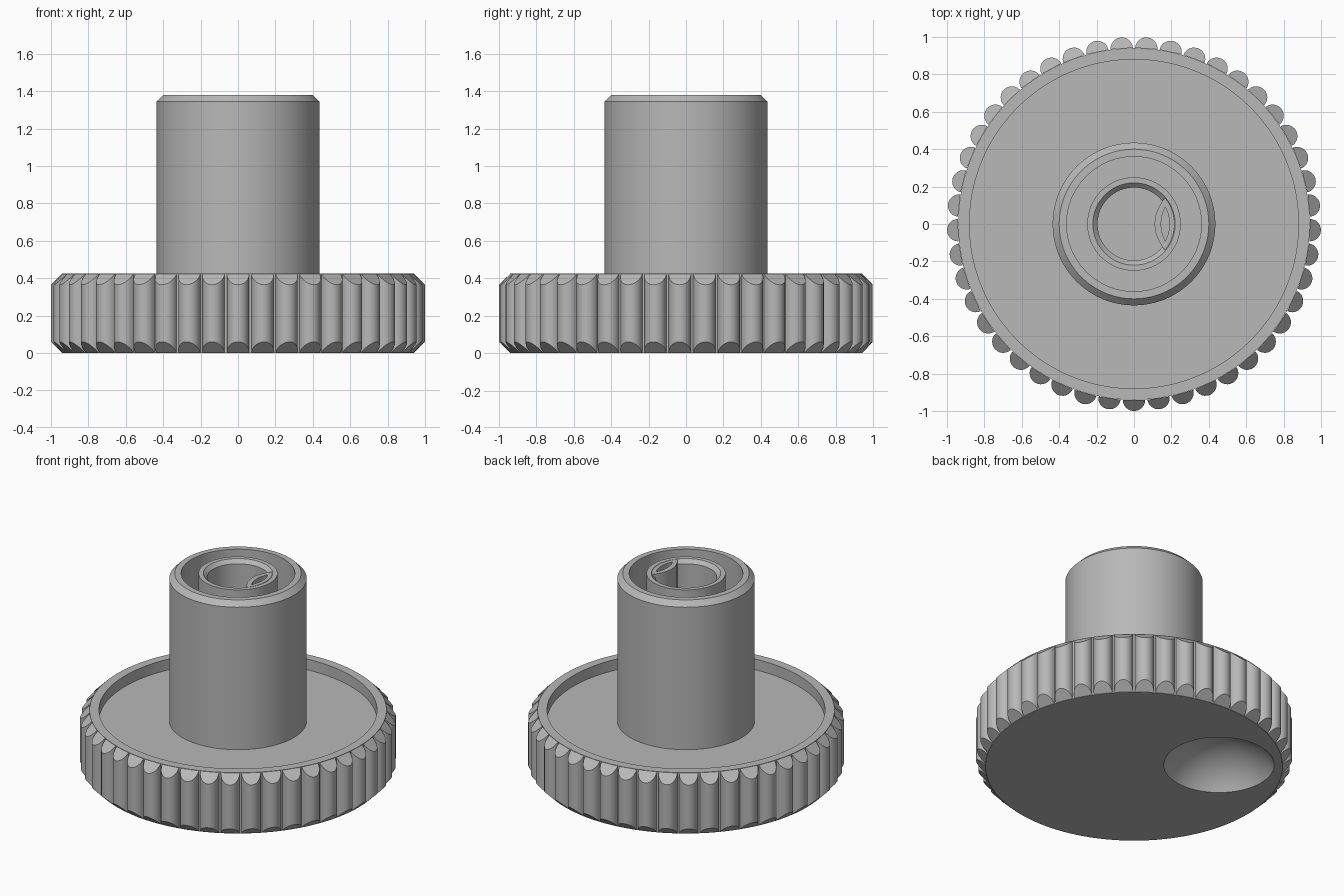
import bpy
import bmesh
from math import sin, cos, pi, radians, hypot, atan2
from mathutils import Matrix, Vector

if "Cube" in bpy.data.objects:
    bpy.data.objects.remove(bpy.data.objects["Cube"])

grey = bpy.data.materials.new("plain grey")
grey.use_nodes = True
GREY = (0.48, 0.48, 0.48, 1)
grey.diffuse_color = GREY
grey.node_tree.nodes["Principled BSDF"].inputs["Base Color"].default_value = GREY

RIM_R, RIM_TOP, FLOOR = 0.94, 0.425, 0.35
TOP, WELL = 1.38, 0.5


def finish(name, bm):
    """Turn a bmesh into a smooth-shaded object with the grey material."""
    bmesh.ops.remove_doubles(bm, verts=bm.verts, dist=1e-5)
    bmesh.ops.recalc_face_normals(bm, faces=bm.faces)
    mesh = bpy.data.meshes.new(name)
    bm.to_mesh(mesh)
    bm.free()
    mesh.materials.append(grey)
    obj = bpy.data.objects.new(name, mesh)
    bpy.context.collection.objects.link(obj)
    activate(obj)
    bpy.ops.object.shade_smooth_by_angle(angle=radians(28))
    return obj


def activate(obj):
    bpy.ops.object.select_all(action="DESELECT")
    obj.select_set(True)
    bpy.context.view_layer.objects.active = obj


def lathe(name, profile, steps=96):
    """Revolve (radius, height) points around the z axis."""
    bm = bmesh.new()
    verts = [bm.verts.new((r, 0, z)) for r, z in profile]
    edges = [bm.edges.new(pair) for pair in zip(verts, verts[1:])]
    bmesh.ops.spin(bm, geom=verts + edges, cent=(0, 0, 0), axis=(0, 0, 1),
                   angle=2 * pi, steps=steps, use_merge=True)
    return finish(name, bm)


# Dished wheel with a raised rim
wheel = lathe("wheel", [(0, 0), (RIM_R, 0), (RIM_R, RIM_TOP), (0.88, RIM_TOP),
                        (0.88, FLOOR), (0, FLOOR)])

# Round finger dimple in the underside
DIMPLE_R, DEPTH = 0.35, 0.2
ball_r = (DIMPLE_R ** 2 + DEPTH ** 2) / (2 * DEPTH)
bm = bmesh.new()
bmesh.ops.create_uvsphere(bm, u_segments=64, v_segments=48, radius=ball_r,
                          matrix=Matrix.Translation((-0.40, 0.36, DEPTH - ball_r)))
cutter = finish("dimple_cutter", bm)
cutter.hide_render = True
cut = wheel.modifiers.new("dimple", "BOOLEAN")
cut.operation, cut.solver, cut.object = "DIFFERENCE", "EXACT", cutter
activate(wheel)
bpy.ops.object.modifier_apply(modifier=cut.name)
bpy.data.objects.remove(cutter)
bpy.ops.object.shade_smooth_by_angle(angle=radians(28))

# Rounded grip ridges, chamfered at both ends by a cone
RIDGES, RIDGE_R, ARC = 45, 0.06, 12
bm = bmesh.new()
for k in range(RIDGES):
    turn = Matrix.Rotation(2 * pi * k / RIDGES - pi / 2, 4, "Z")
    low, high = [], []
    for i in range(ARC + 1):
        a = pi * i / ARC - pi / 2
        x, y = RIM_R + RIDGE_R * cos(a), RIDGE_R * sin(a)
        inset = max(0, hypot(x, y) - RIM_R)
        low.append(bm.verts.new(turn @ Vector((x, y, inset))))
        high.append(bm.verts.new(turn @ Vector((x, y, RIM_TOP - inset))))
    bm.faces.new(low)
    bm.faces.new(high)
    for i in range(-1, ARC):
        bm.faces.new((low[i], low[i + 1], high[i + 1], high[i]))
finish("grip_ridges", bm)

# Hollow stem with a chamfered lip
lathe("stem", [(0.435, FLOOR - 0.01), (0.435, TOP - 0.035), (0.4, TOP),
               (0.36, TOP), (0.36, WELL), (0, WELL)])

# Inner sleeve with a countersunk bore
lathe("inner_sleeve", [(0.25, WELL), (0.25, TOP), (0.22, TOP),
                       (0.195, TOP - 0.025), (0.195, WELL)], 64)


def lens(tip_x, tip_y, bow_x, n=12):
    """Closed outline: a bowed inner side and a back arc about the z axis."""
    steps = [2 * i / n - 1 for i in range(n)]
    r, a = hypot(tip_x, tip_y), atan2(tip_y, tip_x)
    front = [(bow_x + (tip_x - bow_x) * t * t, tip_y * t) for t in steps]
    back = [(r * cos(a * t), -r * sin(a * t)) for t in steps]
    return front + back


# Bowed spring key in the bore, with a lens-shaped slot behind it
bm = bmesh.new()
loops = []
for outline, z in ((lens(0.165, 0.14, 0.11), WELL), (lens(0.165, 0.14, 0.11), TOP),
                   (lens(0.167, 0.09, 0.145), TOP), (lens(0.167, 0.09, 0.145), WELL)):
    loops.append([bm.verts.new((x, y, z)) for x, y in outline])
for a, b in zip(loops, loops[1:]):
    for i in range(-1, len(a) - 1):
        bm.faces.new((a[i], a[i + 1], b[i + 1], b[i]))
finish("spring_key", bm)
